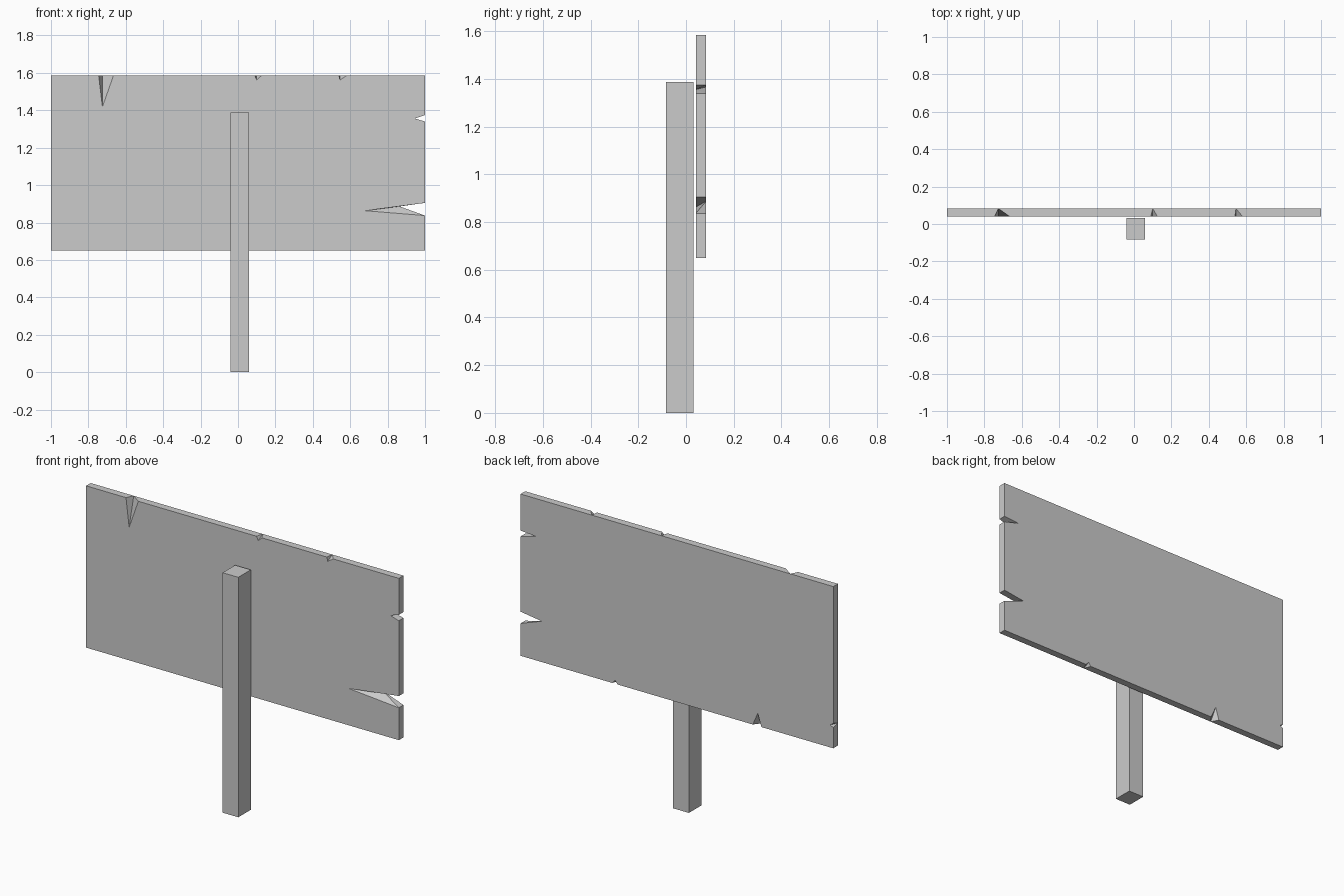
import bpy, bmesh

if "Cube" in bpy.data.objects:
    bpy.data.objects.remove(bpy.data.objects["Cube"])

X, Z0, Z1 = 1.0, 0.65, 1.585      # board extents
YF, YB = 0.041, 0.083             # board front and back planes


def add_object(name, bm):
    bmesh.ops.recalc_face_normals(bm, faces=bm.faces[:])
    me = bpy.data.meshes.new(name)
    bm.to_mesh(me)
    bm.free()
    ob = bpy.data.objects.new(name, me)
    bpy.context.collection.objects.link(ob)
    return ob


def notch(a, front_tip, back_tip, b):
    """Split in the outline: edge points a and b, tip differing front to back."""
    return [(a, a), (front_tip, back_tip), (b, b)]


def corner(x, z):
    return [((x, z), (x, z))]


# Board outline, anticlockwise, as (front, back) point pairs
outline = (
    corner(-X, Z0)
    # chips in the back of the bottom edge
    + notch((-0.54, Z0), (-0.517, Z0), (-0.517, 0.723), (-0.485, Z0))
    + notch((0.38, Z0), (0.395, Z0), (0.395, 0.67), (0.415, Z0))
    + corner(X, Z0)
    # splits through the right end
    + notch((X, 0.837), (0.68, 0.863), (0.864, 0.886), (X, 0.905))
    + notch((X, 1.34), (0.945, 1.356), (0.90, 1.366), (X, 1.374))
    + corner(X, Z1)
    # chips in the front of the top edge
    + notch((0.58, Z1), (0.545, 1.562), (0.545, Z1), (0.54, Z1))
    + notch((0.125, Z1), (0.10, 1.562), (0.10, Z1), (0.09, Z1))
    + notch((-0.666, Z1), (-0.725, 1.418), (-0.725, Z1), (-0.745, Z1))
    + corner(-X, Z1)
    # tiny chip in the left end
    + notch((-X, 0.795), (-X, 0.78), (-0.98, 0.78), (-X, 0.77))
)

bm = bmesh.new()
front = [bm.verts.new((f[0], YF, f[1])) for f, _ in outline]
back = [bm.verts.new((b[0], YB, b[1])) for _, b in outline]
caps = [bm.faces.new(front), bm.faces.new(back[::-1])]
n = len(outline)
for i in range(n):
    j = (i + 1) % n
    bm.faces.new((front[i], back[i], back[j], front[j]))
bmesh.ops.recalc_face_normals(bm, faces=bm.faces[:])
bmesh.ops.triangulate(bm, faces=bm.faces[:])
add_object("sign_board", bm)

# Square post in front of the board
bm = bmesh.new()
bmesh.ops.create_cube(bm, size=1)
for v in bm.verts:
    v.co = (0.01 + v.co.x * 0.1, -0.026 + v.co.y * 0.114, (v.co.z + 0.5) * 1.387)
add_object("post", bm)
